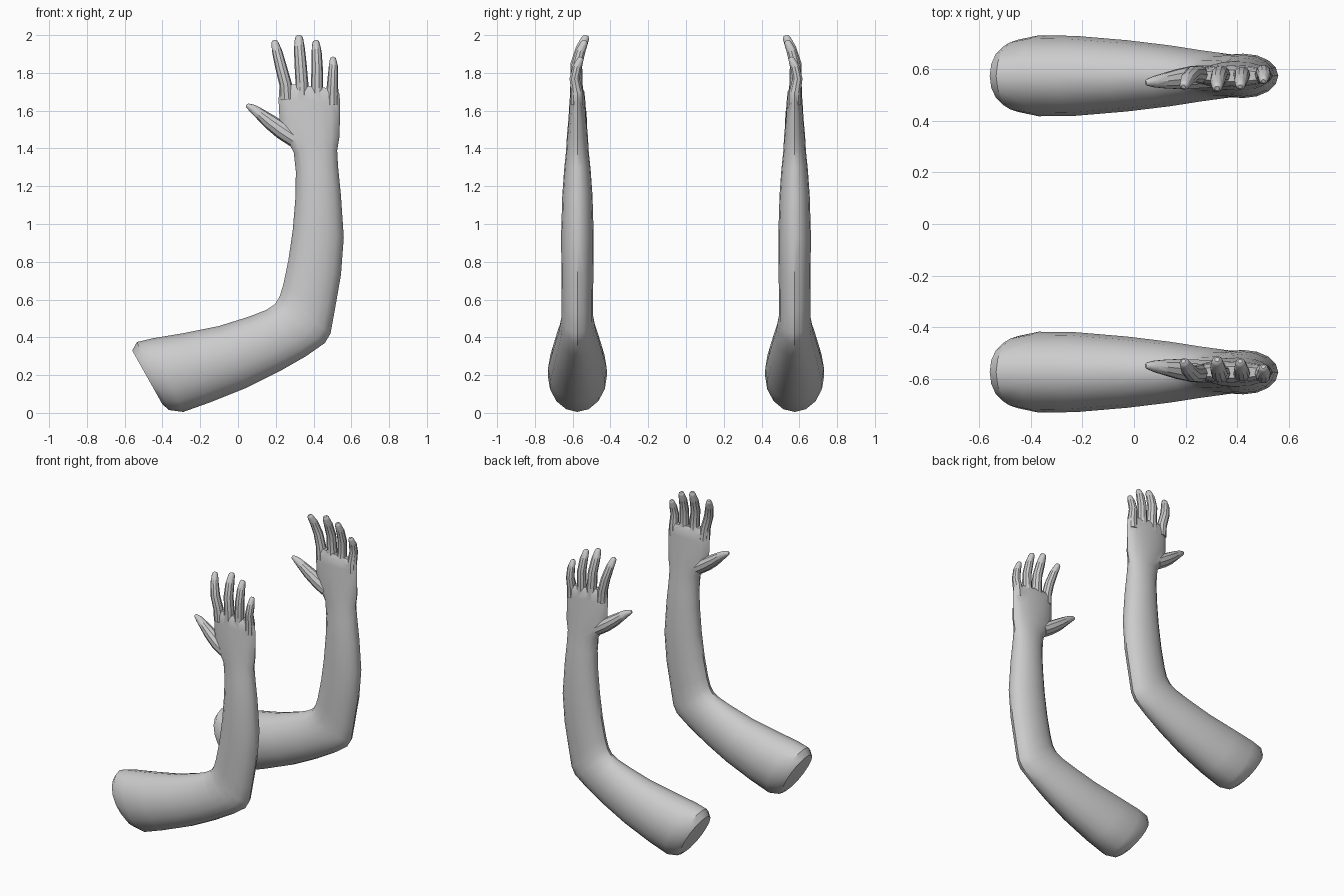
import bpy, bmesh, math
from mathutils import Vector, Matrix

if "Cube" in bpy.data.objects:
    bpy.data.objects.remove(bpy.data.objects["Cube"])

SIDES = 16


def loft(name, rings):
    """Skin a list of vertex rings into a closed tube."""
    bm = bmesh.new()
    vr = [[bm.verts.new(p) for p in ring] for ring in rings]
    n = len(vr[0])
    for a, b in zip(vr, vr[1:]):
        for i in range(n):
            j = (i + 1) % n
            bm.faces.new((a[i], a[j], b[j], b[i]))
    bm.faces.new(vr[0][::-1])
    bm.faces.new(vr[-1])
    bmesh.ops.recalc_face_normals(bm, faces=bm.faces)
    me = bpy.data.meshes.new(name)
    bm.to_mesh(me)
    bm.free()
    ob = bpy.data.objects.new(name, me)
    bpy.context.collection.objects.link(ob)
    return ob


def oval(center, u, v, n):
    return [center + u * math.cos(t) + v * math.sin(t)
            for t in (2 * math.pi * i / n for i in range(n))]


def finger(name, path, n=10):
    """Tapered tube through (x, y, z, radius) points with a rounded tip."""
    pts = [Vector(p[:3]) for p in path]
    rings = []
    for i, p in enumerate(path):
        d = (pts[min(i + 1, len(pts) - 1)] - pts[max(i - 1, 0)]).normalized()
        side = d.cross(Vector((0, 1, 0))).normalized()
        rings.append(oval(pts[i], side * p[3], side.cross(d) * p[3], n))
    tip, r, d = pts[-1], path[-1][3], (pts[-1] - pts[-2]).normalized()
    side = d.cross(Vector((0, 1, 0))).normalized()
    for ang in (35, 65):
        c, s = math.cos(math.radians(ang)) * r, math.sin(math.radians(ang)) * r
        rings.append(oval(tip + d * s, side * c, side.cross(d) * c, n))
    return loft(name, rings)


# Arm and palm: inner edge x, z / outer edge x, z / half thickness in y
SECTIONS = [
    (-.56, .33, -.40, .045, .12), (-.535, .375, -.365, .015, .14),
    (-.45, .395, -.29, .005, .157), (-.30, .42, -.15, .055, .155),
    (-.10, .46, .05, .135, .138), (.06, .51, .22, .22, .118),
    (.15, .545, .36, .30, .10), (.195, .575, .46, .37, .09),
    (.22, .615, .49, .42, .083), (.24, .68, .51, .53, .083),
    (.267, .81, .545, .73, .085), (.29, .97, .56, .93, .086),
    (.305, 1.15, .545, 1.15, .08), (.306, 1.28, .53, 1.30, .07),
    (.295, 1.38, .525, 1.39, .06), (.25, 1.46, .537, 1.46, .056),
    (.22, 1.55, .54, 1.57, .047), (.215, 1.65, .54, 1.65, .042),
    (.217, 1.71, .537, 1.69, .037), (.235, 1.745, .52, 1.715, .022),
]
rings = []
for ax, az, bx, bz, h in SECTIONS:
    a, b = Vector((ax, .575, az)), Vector((bx, .575, bz))
    rings.append(oval((a + b) / 2, (b - a) / 2, Vector((0, h, 0)), SIDES))
arm = loft("arm_back", rings)

# Fingers curling toward the centre, and the thumb
digits = [
    finger("index_finger", [(.258, .578, 1.66, .036), (.252, .58, 1.74, .033),
                            (.228, .582, 1.83, .031), (.208, .562, 1.91, .027),
                            (.196, .54, 1.955, .02)]),
    finger("middle_finger", [(.338, .578, 1.66, .038), (.338, .58, 1.75, .034),
                             (.331, .58, 1.85, .032), (.325, .556, 1.93, .029),
                             (.323, .534, 1.98, .022)]),
    finger("ring_finger", [(.417, .578, 1.66, .036), (.418, .58, 1.74, .032),
                           (.419, .58, 1.83, .030), (.416, .56, 1.91, .027),
                           (.413, .54, 1.955, .02)]),
    finger("little_finger", [(.497, .577, 1.63, .034), (.499, .577, 1.70, .032),
                             (.502, .59, 1.77, .028), (.505, .577, 1.83, .025),
                             (.503, .56, 1.868, .018)]),
    finger("thumb", [(.30, .573, 1.45, .045), (.235, .57, 1.493, .046),
                     (.17, .562, 1.54, .04), (.12, .556, 1.58, .031),
                     (.08, .552, 1.61, .023), (.057, .55, 1.623, .015)]),
]

# Fuse the digits into the palm
bpy.context.view_layer.objects.active = arm
for d in digits:
    m = arm.modifiers.new("fuse", 'BOOLEAN')
    m.operation, m.solver, m.object = 'UNION', 'EXACT', d
    bpy.ops.object.modifier_apply(modifier=m.name)
    bpy.data.objects.remove(d)

# Mirrored second arm
other = bpy.data.objects.new("arm_front", arm.data.copy())
bpy.context.collection.objects.link(other)
other.data.transform(Matrix.Scale(-1, 4, Vector((0, 1, 0))))
other.data.flip_normals()

for ob in (arm, other):
    ob.select_set(True)
bpy.ops.object.shade_smooth_by_angle(angle=math.radians(35))
